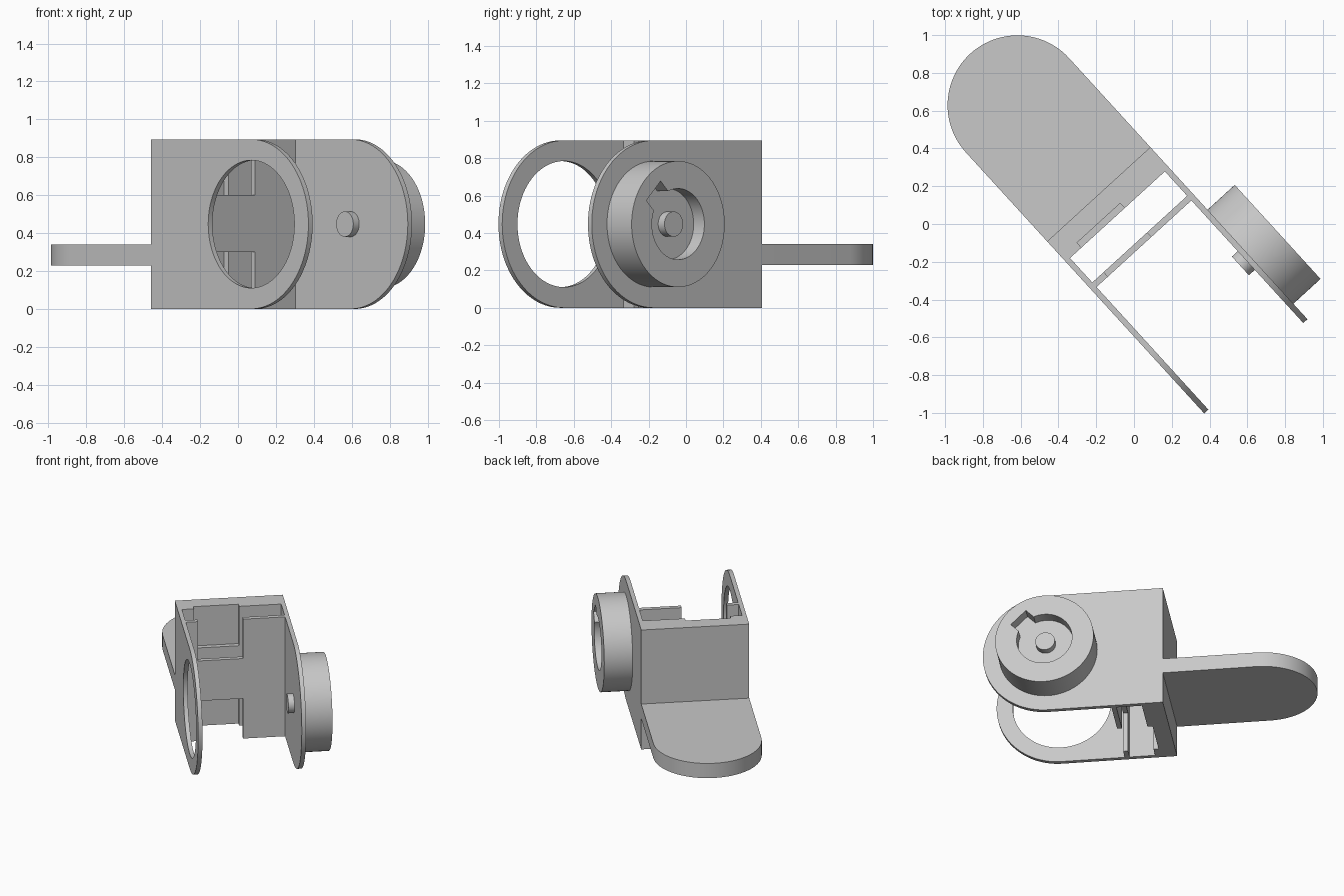
import bpy, bmesh
from math import sin, cos, pi, radians
from mathutils import Matrix

if "Cube" in bpy.data.objects:
    bpy.data.objects.remove(bpy.data.objects["Cube"], do_unlink=True)

grey = bpy.data.materials.new("light_grey")
grey.use_nodes = True
colour = (0.58, 0.58, 0.58, 1)
grey.diffuse_color = colour
grey.node_tree.nodes["Principled BSDF"].inputs["Base Color"].default_value = colour

# Bracket frame: x runs forward along the cheeks, y across them
PLACE = Matrix.Translation((-0.46, -0.092, 0)) @ Matrix.Rotation(radians(-47.6), 4, 'Z')
W, H, T = 0.74, 0.895, 0.03      # width, height, cheek thickness
MID, AXIS = H / 2, 0.786         # height and position of the turning axis


def arc(cx, cy, r, start, end, n=48):
    steps = [start + (end - start) * i / n for i in range(n + 1)]
    return [(cx + r * cos(a), cy + r * sin(a)) for a in steps]


def circle(r):
    return arc(AXIS, MID, r, 0, 2 * pi, 96)[:-1]


def prism(name, outline, lo, hi, along):
    """Extrude an outline along z (outline in x, y) or along y (outline in x, z)."""
    bm = bmesh.new()
    put = (lambda a, b, h: (a, b, h)) if along == 'z' else (lambda a, b, h: (a, h, b))
    low, high = [[bm.verts.new(put(a, b, h)) for a, b in outline] for h in (lo, hi)]
    bm.faces.new(low)
    bm.faces.new(high)
    for i in range(len(low)):
        j = (i + 1) % len(low)
        bm.faces.new((low[i], low[j], high[j], high[i]))
    bmesh.ops.recalc_face_normals(bm, faces=bm.faces)
    mesh = bpy.data.meshes.new(name)
    bm.to_mesh(mesh)
    bm.free()
    mesh.materials.append(grey)
    obj = bpy.data.objects.new(name, mesh)
    obj.matrix_world = PLACE
    bpy.context.collection.objects.link(obj)
    return obj


def box(name, x0, x1, y0, y1, z0, z1):
    return prism(name, [(x0, y0), (x1, y0), (x1, y1), (x0, y1)], z0, z1, 'z')


def activate(obj):
    bpy.ops.object.select_all(action='DESELECT')
    obj.select_set(True)
    bpy.context.view_layer.objects.active = obj


def cut(obj, cutters):
    activate(obj)
    for cutter in cutters:
        mod = obj.modifiers.new("cut", 'BOOLEAN')
        mod.operation, mod.solver, mod.object = 'DIFFERENCE', 'EXACT', cutter
        bpy.ops.object.modifier_apply(modifier=mod.name)


# Rounded cheeks
cheek = [(0, 0)] + arc(AXIS, MID, MID, -pi / 2, pi / 2) + [(0, H)]
ring_cheek = prism("ring_cheek", cheek, 0, T, 'y')
drum_cheek = prism("drum_cheek", cheek, W - T, W, 'y')

# Back wall, divider and mounting tongue
back_wall = box("back_wall", 0, 0.147, T, W - T, 0, H)
divider = box("divider", 0.322, 0.355, T, W - T, 0, H)
tongue = prism("mounting_tongue",
               [(0, W)] + arc(-0.638, W / 2, W / 2, pi / 2, 3 * pi / 2) + [(0, 0)],
               0.23, 0.34, 'z')

# Drum with a keyed socket, and pins on both sides
drum = prism("drum", circle(0.337), W, 0.935, 'y')
outer_pin = prism("outer_pin", circle(0.067), 0.85, 0.9, 'y')
inner_pin = prism("inner_pin", circle(0.067), 0.668, W - T, 'y')

# Cutters: ring opening, socket, key slot, upper and lower notches
opening = prism("opening_cutter", circle(0.337), -0.1, 0.1, 'y')
socket = prism("socket_cutter", circle(0.19), 0.85, 1, 'y')
key = [(0, -0.073), (0.252, -0.073), (0.252, 0.073), (0, 0.073)]
c = cos(pi / 4)
key_slot = prism("key_cutter", [(AXIS + c * (a - b), MID + c * (a + b)) for a, b in key],
                 0.85, 1, 'y')
notches = [box("notch_cutter", 0.112, 0.5, 0.112, 0.422, z0, z1)
           for z0, z1 in ((0.6, 1), (-0.1, 0.3))]

cut(ring_cheek, [opening])
cut(drum, [socket, key_slot])
cut(back_wall, notches)
cut(divider, notches)
for cutter in [opening, socket, key_slot] + notches:
    bpy.data.objects.remove(cutter, do_unlink=True)

# Smooth curved rims, sharp edges elsewhere
for obj in (ring_cheek, drum_cheek, back_wall, divider, tongue, drum, outer_pin, inner_pin):
    activate(obj)
    bpy.ops.object.shade_smooth_by_angle(angle=radians(30))
